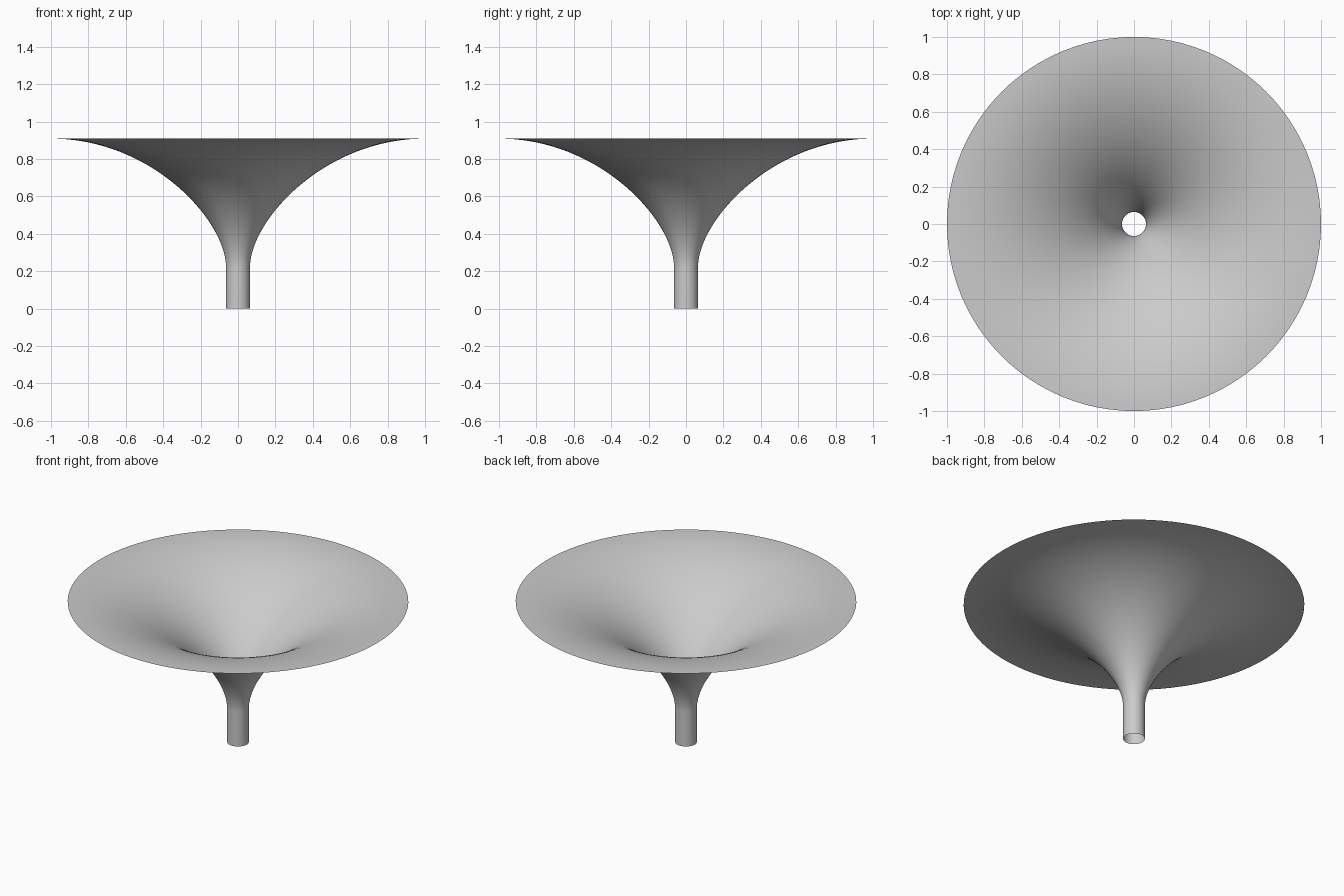
import bpy, bmesh, math
from mathutils import Vector
from mathutils.geometry import interpolate_bezier

cube = bpy.data.objects.get("Cube")
if cube:
    bpy.data.objects.remove(cube, do_unlink=True)

SEGMENTS = 96
RADIUS, TUBE, NECK, TOP = 1.0, 0.064, 0.22, 0.909

grey = bpy.data.materials.new("plain grey")
grey.use_nodes = True
color = (0.6, 0.6, 0.6, 1)
grey.diffuse_color = color
grey.node_tree.nodes["Principled BSDF"].inputs["Base Color"].default_value = color

# Profile: straight tube, then a flare that ends level at the rim
flare = interpolate_bezier(Vector((TUBE, 0, NECK)), Vector((TUBE, 0, 0.47)),
                           Vector((0.46, 0, TOP)), Vector((RADIUS, 0, TOP)), 40)
profile = [Vector((TUBE, 0, 0))] + flare

# Thin funnel shell, turned around the upright axis
bm = bmesh.new()
verts = [bm.verts.new(p) for p in profile]
edges = [bm.edges.new(pair) for pair in zip(verts, verts[1:])]
bmesh.ops.spin(bm, geom=verts + edges, cent=(0, 0, 0), axis=(0, 0, 1),
               angle=math.tau, steps=SEGMENTS, use_merge=True)
bmesh.ops.remove_doubles(bm, verts=bm.verts, dist=1e-5)
bmesh.ops.recalc_face_normals(bm, faces=bm.faces)
mesh = bpy.data.meshes.new("funnel")
bm.to_mesh(mesh)
bm.free()
mesh.materials.append(grey)
mesh.shade_smooth()
funnel = bpy.data.objects.new("funnel", mesh)
bpy.context.collection.objects.link(funnel)
